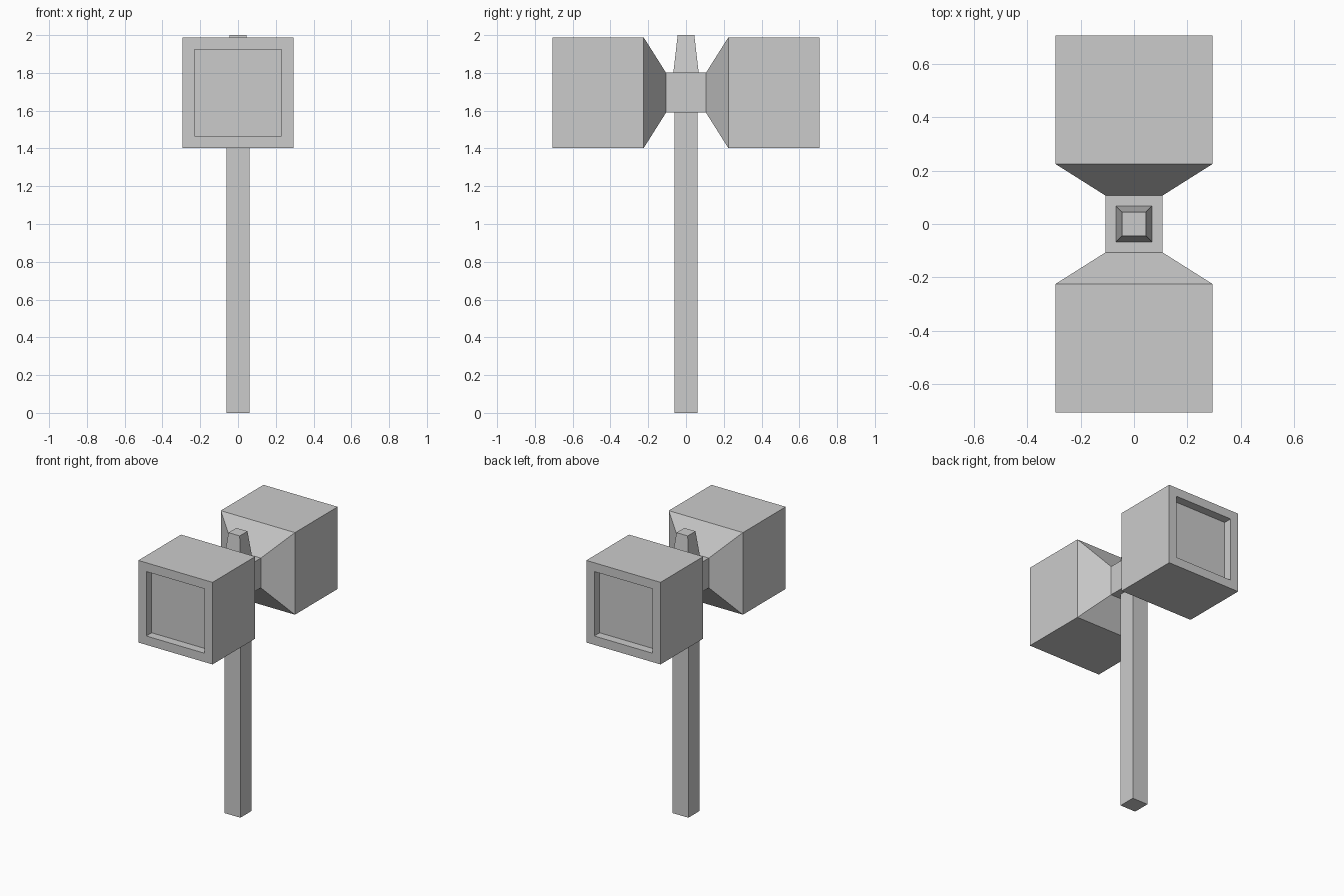
import bpy, bmesh
from mathutils import Vector

if "Cube" in bpy.data.objects:
    bpy.data.objects.remove(bpy.data.objects["Cube"])

HEAD_Z = 1.695


def square_loft(name, rings, place):
    """Skin square rings (half size, position along axis) and cap both ends."""
    bm = bmesh.new()
    loops = []
    for h, t in rings:
        corners = [(-h, -h), (h, -h), (h, h), (-h, h)]
        loops.append([bm.verts.new(place(a, b, t)) for a, b in corners])
    for p, q in zip(loops, loops[1:]):
        for i in range(4):
            j = (i + 1) % 4
            bm.faces.new((p[i], p[j], q[j], q[i]))
    bm.faces.new(loops[0])
    bm.faces.new(loops[-1])
    bmesh.ops.recalc_face_normals(bm, faces=bm.faces)
    mesh = bpy.data.meshes.new(name)
    bm.to_mesh(mesh)
    bm.free()
    obj = bpy.data.objects.new(name, mesh)
    bpy.context.collection.objects.link(obj)
    return obj


def along_y(a, b, t):
    return Vector((a, t, HEAD_Z + b))


def along_z(a, b, t):
    return Vector((a, b, t))


# Double hammer head: recessed striking face, block, taper, narrow neck, mirrored
half = [(0.23, 0.645), (0.23, 0.706), (0.293, 0.706), (0.293, 0.224), (0.106, 0.106)]
rings = [(h, -y) for h, y in half] + list(reversed(half))
square_loft("hammer_head", rings, along_y)

# Square shaft, ending at the underside of the neck
square_loft("handle", [(0.062, 0.0), (0.062, HEAD_Z - 0.1)], along_z)

# Tapered stub on top of the neck
square_loft("top_stub", [(0.067, HEAD_Z + 0.106), (0.044, 2.0)], along_z)
